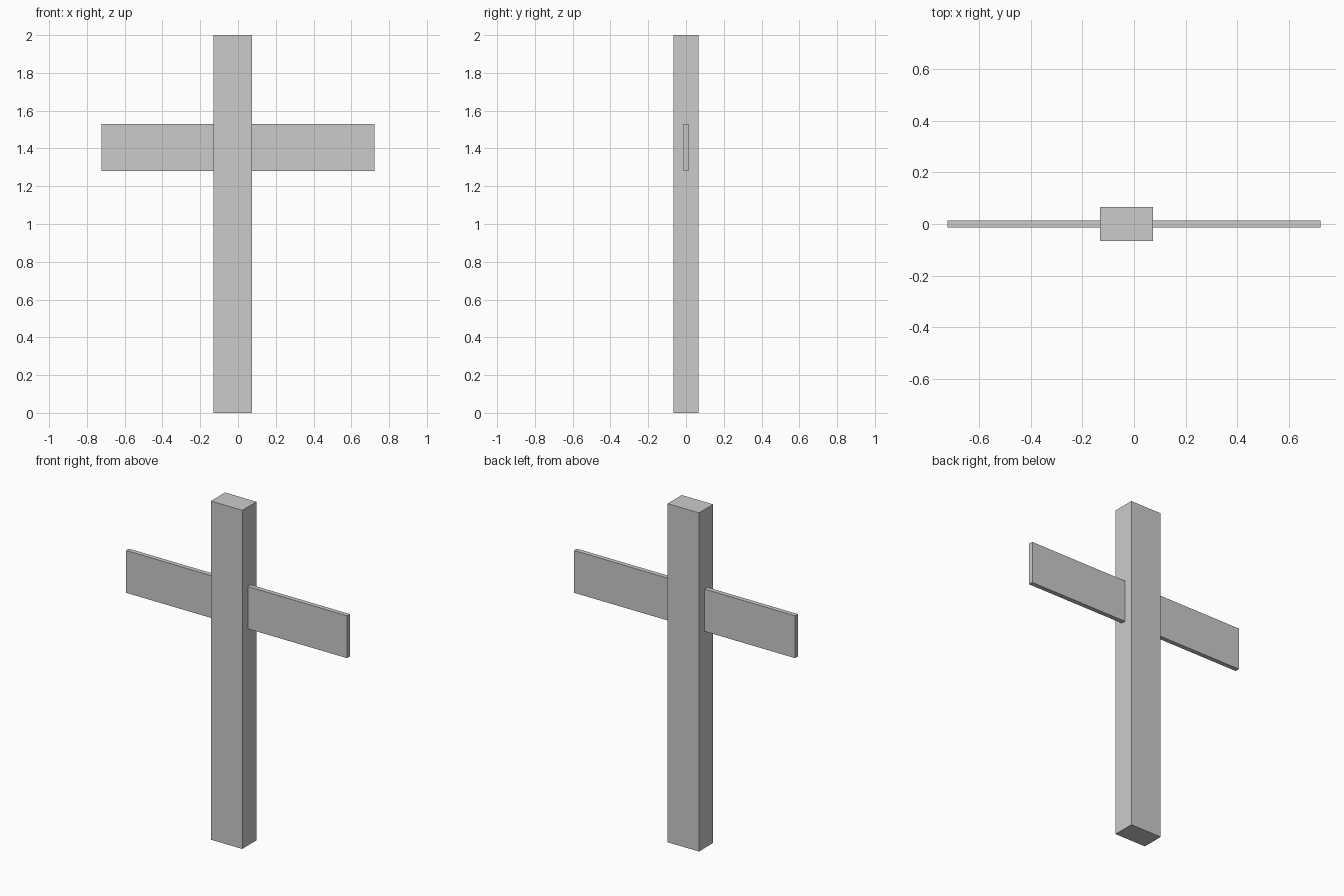
import bpy

if "Cube" in bpy.data.objects:
    bpy.data.objects.remove(bpy.data.objects["Cube"])


def box(name, lo, hi):
    """Axis-aligned box between two corners."""
    bpy.ops.mesh.primitive_cube_add(size=1, location=[(a + b) / 2 for a, b in zip(lo, hi)])
    obj = bpy.context.object
    obj.name = name
    obj.scale = [b - a for a, b in zip(lo, hi)]
    bpy.ops.object.transform_apply(location=False, rotation=False, scale=True)
    return obj


# Upright post, set slightly off the plank's middle
box("post", (-0.131, -0.066, 0.0), (0.074, 0.066, 2.0))

# Thin horizontal plank passing through the post
box("cross_plank", (-0.722, -0.0135, 1.28), (0.722, 0.0135, 1.53))
